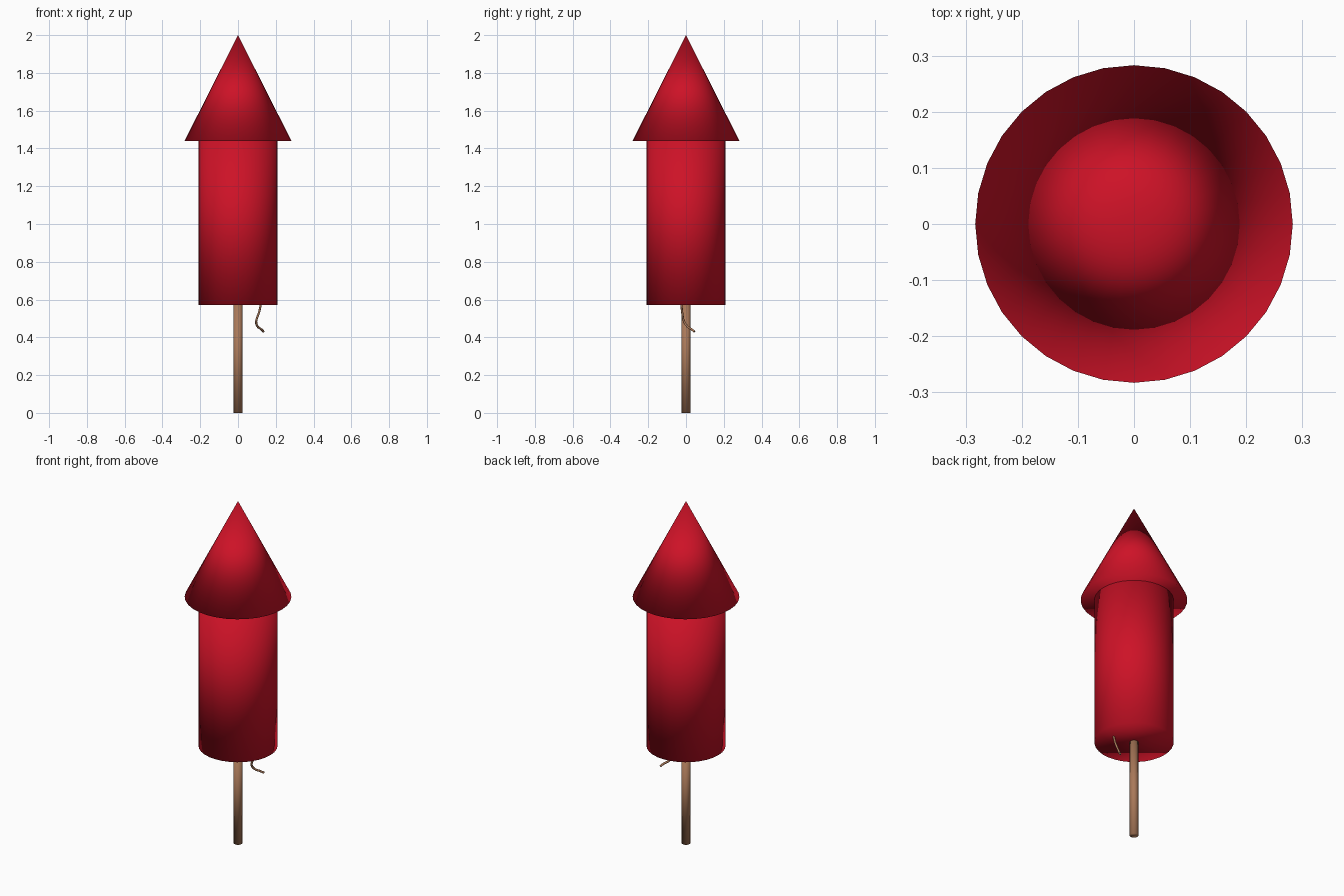
import bpy

if "Cube" in bpy.data.objects:
    bpy.data.objects.remove(bpy.data.objects["Cube"], do_unlink=True)


def make_material(name, color):
    mat = bpy.data.materials.new(name)
    mat.use_nodes = True
    mat.diffuse_color = (*color, 1)
    mat.node_tree.nodes["Principled BSDF"].inputs["Base Color"].default_value = (*color, 1)
    return mat


def round_part(name, bottom, top, r_bottom, r_top, mat):
    """Capped, fully smooth round part standing on the z axis."""
    bpy.ops.mesh.primitive_cone_add(
        vertices=32, radius1=r_bottom, radius2=r_top, depth=top - bottom,
        location=(0, 0, (bottom + top) / 2))
    obj = bpy.context.object
    obj.name = name
    obj.data.materials.append(mat)
    bpy.ops.object.shade_smooth()
    return obj


red = make_material("paper red", (0.61, 0.006, 0.02))
brown = make_material("wood brown", (0.40, 0.19, 0.10))

# Stick, paper tube and pointed cap
round_part("stick", 0, 0.575, 0.023, 0.023, brown)
round_part("body_tube", 0.57, 1.44, 0.21, 0.21, red)
round_part("nose_cone", 1.44, 2, 0.283, 0, red)

# Curled fuse hanging below the tube
path = [(0.122, -0.025, 0.58), (0.111, -0.02, 0.53), (0.096, -0.01, 0.483),
        (0.104, 0.008, 0.457), (0.124, 0.03, 0.442), (0.135, 0.045, 0.43)]
curve = bpy.data.curves.new("fuse", "CURVE")
curve.dimensions = "3D"
curve.bevel_depth = 0.006
curve.bevel_resolution = 2
curve.use_fill_caps = True
curve.resolution_u = 4
spline = curve.splines.new("BEZIER")
spline.bezier_points.add(len(path) - 1)
for point, co in zip(spline.bezier_points, path):
    point.co = co
    point.handle_left_type = point.handle_right_type = "AUTO"
curve.materials.append(brown)
fuse = bpy.data.objects.new("fuse", curve)
bpy.context.collection.objects.link(fuse)
bpy.ops.object.select_all(action="DESELECT")
fuse.select_set(True)
bpy.context.view_layer.objects.active = fuse
bpy.ops.object.convert(target="MESH")
bpy.ops.object.shade_smooth()
